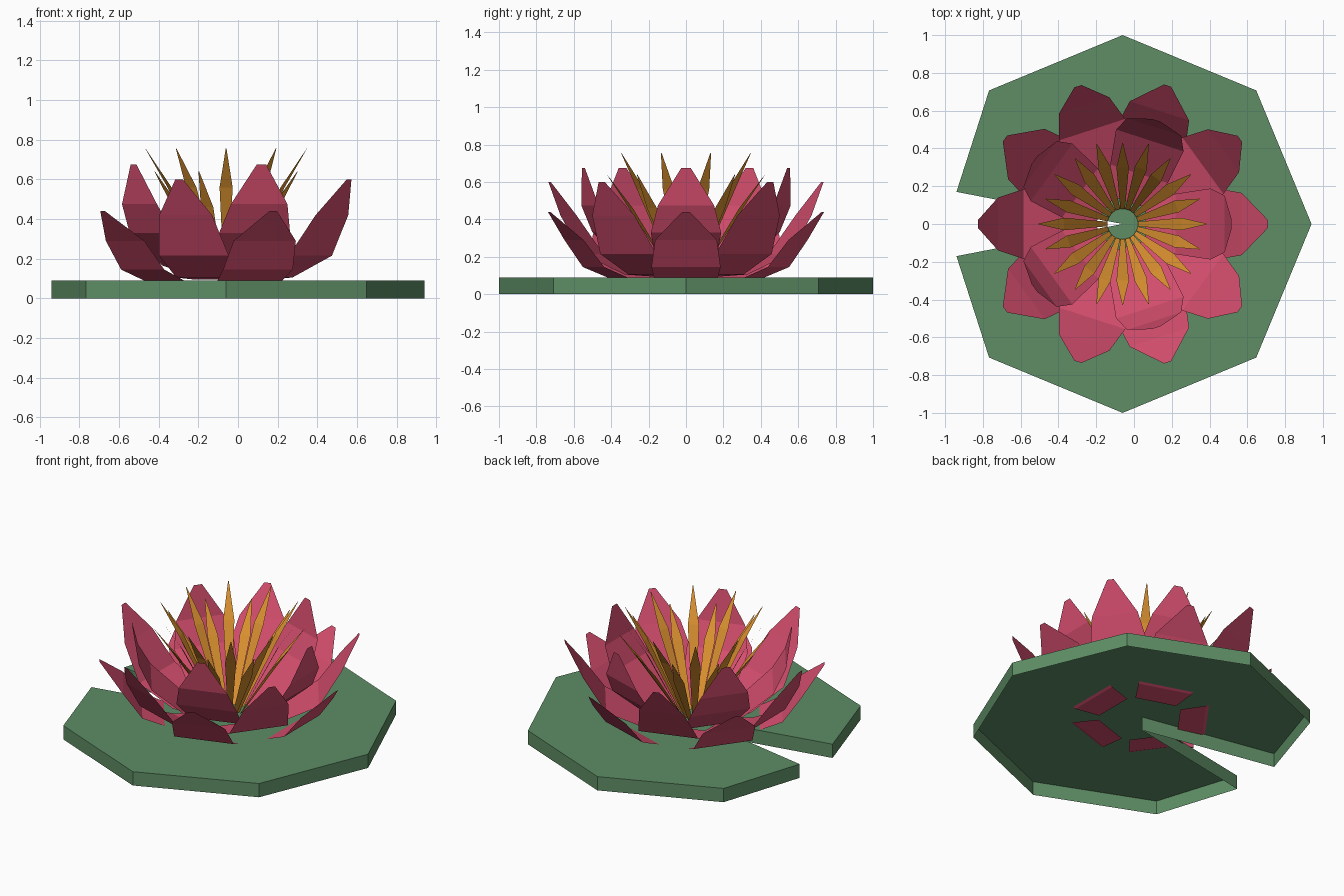
import bpy
import bmesh
from math import cos, sin, radians

if "Cube" in bpy.data.objects:
    bpy.data.objects.remove(bpy.data.objects["Cube"])

CX = -0.06  # flower and pad axis


def material(name, rgb):
    m = bpy.data.materials.new(name)
    m.diffuse_color = (*rgb, 1)
    m.use_nodes = True
    m.node_tree.nodes["Principled BSDF"].inputs["Base Color"].default_value = m.diffuse_color
    return m


GREEN = material("leaf green", (0.112, 0.27, 0.13))
PINK = material("petal pink", (0.66, 0.075, 0.155))
GOLD = material("stamen gold", (0.72, 0.29, 0.03))


def finish(bm, name, mat):
    me = bpy.data.meshes.new(name)
    bm.to_mesh(me)
    bm.free()
    me.materials.append(mat)
    ob = bpy.data.objects.new(name, me)
    bpy.context.collection.objects.link(ob)
    return ob


def blade_ring(name, mat, profile, count, start):
    """Ring of thin blades; profile holds (radius, height, half width)."""
    bm = bmesh.new()
    for k in range(count):
        a = radians(start + 360 * k / count)
        c, s = cos(a), sin(a)
        rows = [[bm.verts.new((CX + r * c - t * s, r * s + t * c, z))
                 for t in (-w, w)] for r, z, w in profile]
        for (a0, a1), (b0, b1) in zip(rows, rows[1:]):
            bm.faces.new((a0, b0, b1, a1))
    return finish(bm, name, mat)


# Lily pad: notched octagon, open underneath
outline = [(CX + cos(radians(a)), sin(radians(a))) for a in (0, 45, 90, 135)]
outline += [(-0.94, 0.17), (CX, 0), (-0.94, -0.17)]
outline += [(CX + cos(radians(a)), sin(radians(a))) for a in (225, 270, 315)]
bm = bmesh.new()
top = [bm.verts.new((x, y, 0.09)) for x, y in outline]
low = [bm.verts.new((x, y, 0)) for x, y in outline]
bm.faces.new(top)
for i in range(len(top)):
    j = (i + 1) % len(top)
    bm.faces.new((low[i], low[j], top[j], top[i]))
finish(bm, "lily_pad", GREEN)

# Three layers of petals
blade_ring("outer_petals", PINK,
           [(0.22, 0.075, 0.13), (0.37, 0.083, 0.17), (0.52, 0.145, 0.185),
            (0.63, 0.29, 0.165), (0.77, 0.44, 0.02)], 5, 0)
blade_ring("middle_petals", PINK,
           [(0.16, 0.095, 0.12), (0.29, 0.105, 0.17), (0.525, 0.215, 0.185),
            (0.66, 0.42, 0.14), (0.767, 0.6, 0.02)], 5, 36)
blade_ring("inner_petals", PINK,
           [(0.12, 0.11, 0.10), (0.28, 0.165, 0.16), (0.465, 0.33, 0.188),
            (0.54, 0.475, 0.15), (0.577, 0.675, 0.025)], 5, 0)

# Two rings of pointed stamens
blade_ring("short_stamens", GOLD,
           [(0.08, 0.11, 0.012), (0.31, 0.46, 0.033), (0.445, 0.64, 0.002)], 10, 0)
blade_ring("tall_stamens", GOLD,
           [(0.08, 0.12, 0.012), (0.30, 0.56, 0.033), (0.428, 0.755, 0.002)], 10, 18)
